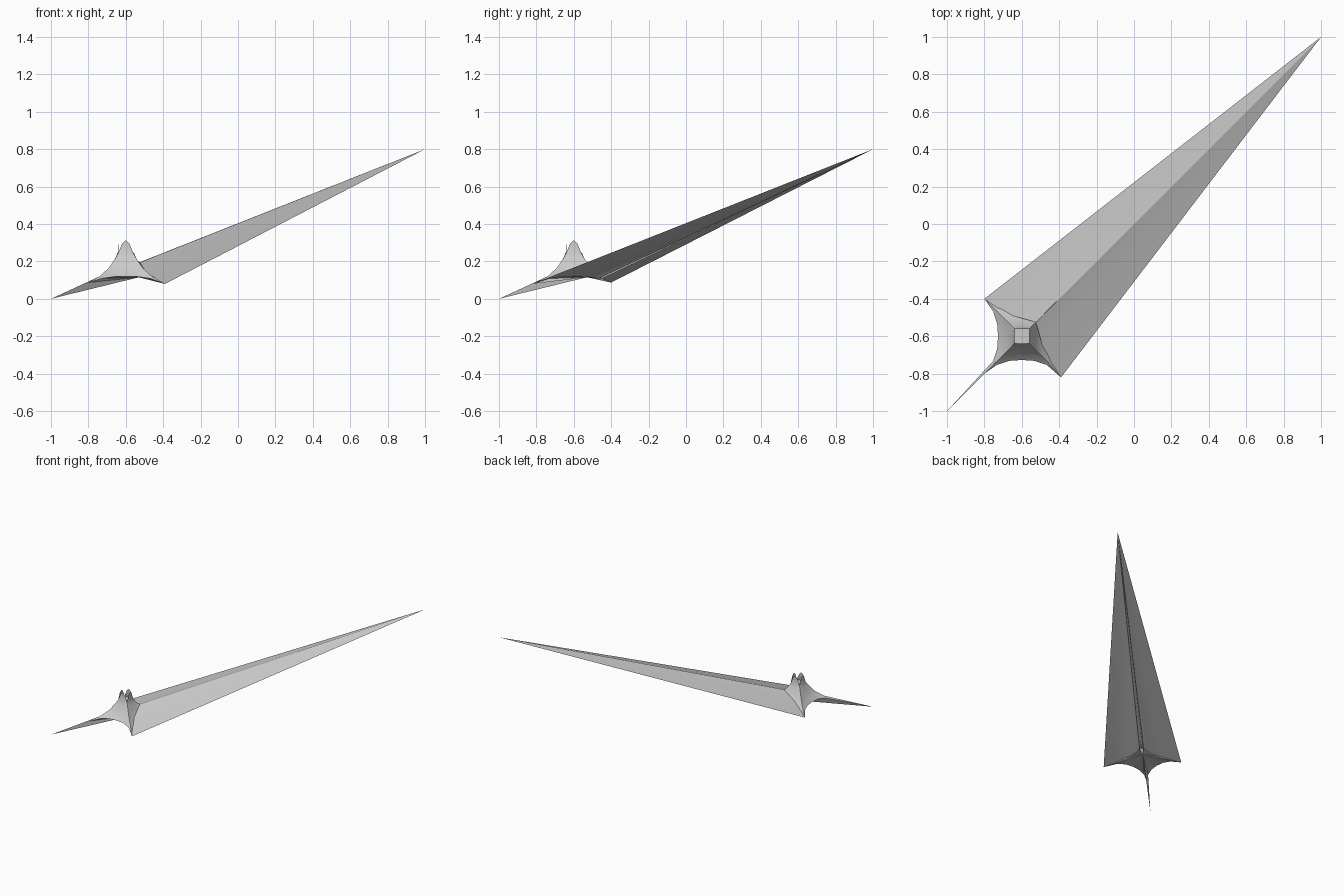
import bpy, bmesh, math
from mathutils import Vector, Matrix

if "Cube" in bpy.data.objects:
    bpy.data.objects.remove(bpy.data.objects["Cube"])

grey = bpy.data.materials.new("plain grey")
grey.use_nodes = True
grey.diffuse_color = (0.6, 0.6, 0.6, 1)
grey.node_tree.nodes["Principled BSDF"].inputs["Base Color"].default_value = (0.6, 0.6, 0.6, 1)

CENTRE = Vector((-0.6, -0.6, 0))
FAR_TIP = Vector((1.6, 1.6, 0.8))
LOW_TIP = Vector((-0.4, -0.4, 0))
SHOULDER = Vector((0.075, 0.075, 0.195))
OUTER_CORNER = Vector((0.21, -0.22, 0.08))
COLUMNS = (-1, -0.66, -0.33, 0, 0.33, 0.66, 1)

# Rows: half width, corner height, depth at the middle, height at the middle
ROWS = [(0.005, 0.31, 0.04, 0.312), (0.02, 0.295, 0.04, 0.295),
        (0.04, 0.245, 0.042, 0.25), (0.06, 0.21, 0.055, 0.22),
        (0.09, 0.165, 0.075, 0.18), (0.14, 0.12, 0.1, 0.145),
        (0.2, 0.087, 0.127, 0.12)]


def build(name, faces):
    bm = bmesh.new()
    for face in faces:
        bm.faces.new([bm.verts.new(p + CENTRE) for p in face])
    bmesh.ops.remove_doubles(bm, verts=bm.verts, dist=0.0005)
    bmesh.ops.triangulate(bm, faces=bm.faces)
    mesh = bpy.data.meshes.new(name)
    bm.to_mesh(mesh)
    bm.free()
    mesh.materials.append(grey)
    obj = bpy.data.objects.new(name, mesh)
    bpy.context.collection.objects.link(obj)
    bpy.ops.object.select_all(action="DESELECT")
    obj.select_set(True)
    bpy.context.view_layer.objects.active = obj
    bpy.ops.object.shade_smooth_by_angle(angle=math.radians(30))


def fan(tip, chain):
    return [(tip, a, b) for a, b in zip(chain, chain[1:])]


def panel_grid(turn):
    """One concave wall, turned by quarter turns from the front."""
    spin = Matrix.Rotation(turn * math.pi / 2, 3, "Z")
    grid = []
    for half, corner_z, depth, mid_z in ROWS:
        row = []
        for u in COLUMNS:
            k = abs(u) ** 2.5
            d = depth + (max(half, 0.04) - depth) * k
            z = mid_z + (corner_z - mid_z) * k
            row.append(spin @ Vector((u * half, -d, z)))
        grid.append(row)
    # Pull the shared corners out to the long tips
    if turn in (1, 2):
        end = -1 if turn == 1 else 0
        grid[-3][end] = SHOULDER
        grid[-2][end] = SHOULDER.lerp(FAR_TIP, 0.03)
        grid[-1][end] = FAR_TIP
    if turn == 3:
        grid[-1][-1] = LOW_TIP
    if turn == 0:
        grid[-1][-1] = OUTER_CORNER
    if turn == 1:
        grid[-1][0] = OUTER_CORNER
    return grid


# Four walls of the tower, each ending in a pointed leaf
names = ("front_wall", "left_wall", "back_wall", "right_wall")
grids = [panel_grid(i) for i in range(4)]
for name, grid in zip(names, grids):
    build(name, [(a[i], b[i], b[i + 1], a[i + 1])
                 for a, b in zip(grid, grid[1:]) for i in range(len(a) - 1)])

# Long sheets running from the walls to the far tip
front, left, back, right = [g[-1] for g in grids]
build("left_sheet_lower", fan(FAR_TIP, left[:-1]))
build("back_sheet_lower", fan(FAR_TIP, back[1:]))
build("left_sheet_upper",
      fan(FAR_TIP, [left[0], Vector((0.11, -0.05, 0.14)), SHOULDER]))
build("back_sheet_upper",
      fan(FAR_TIP, [back[-1], Vector((-0.05, 0.11, 0.14)), SHOULDER]))

# Low spike, with its web to the front corner
build("low_spike", [(LOW_TIP, front[0], grids[3][-2][-1])])

# Underside and the small floor between the leaves
hub = Vector((0.07, 0.07, 0.115))
build("underside", fan(hub, front + left[1:-1]) + fan(hub, back[1:] + right[1:])
      + [(hub, LOW_TIP, front[0])])
build("top_floor", [[Vector((x, y, 0.245)) for x, y in
                     ((-0.04, -0.04), (0.04, -0.04), (0.04, 0.04), (-0.04, 0.04))]])
